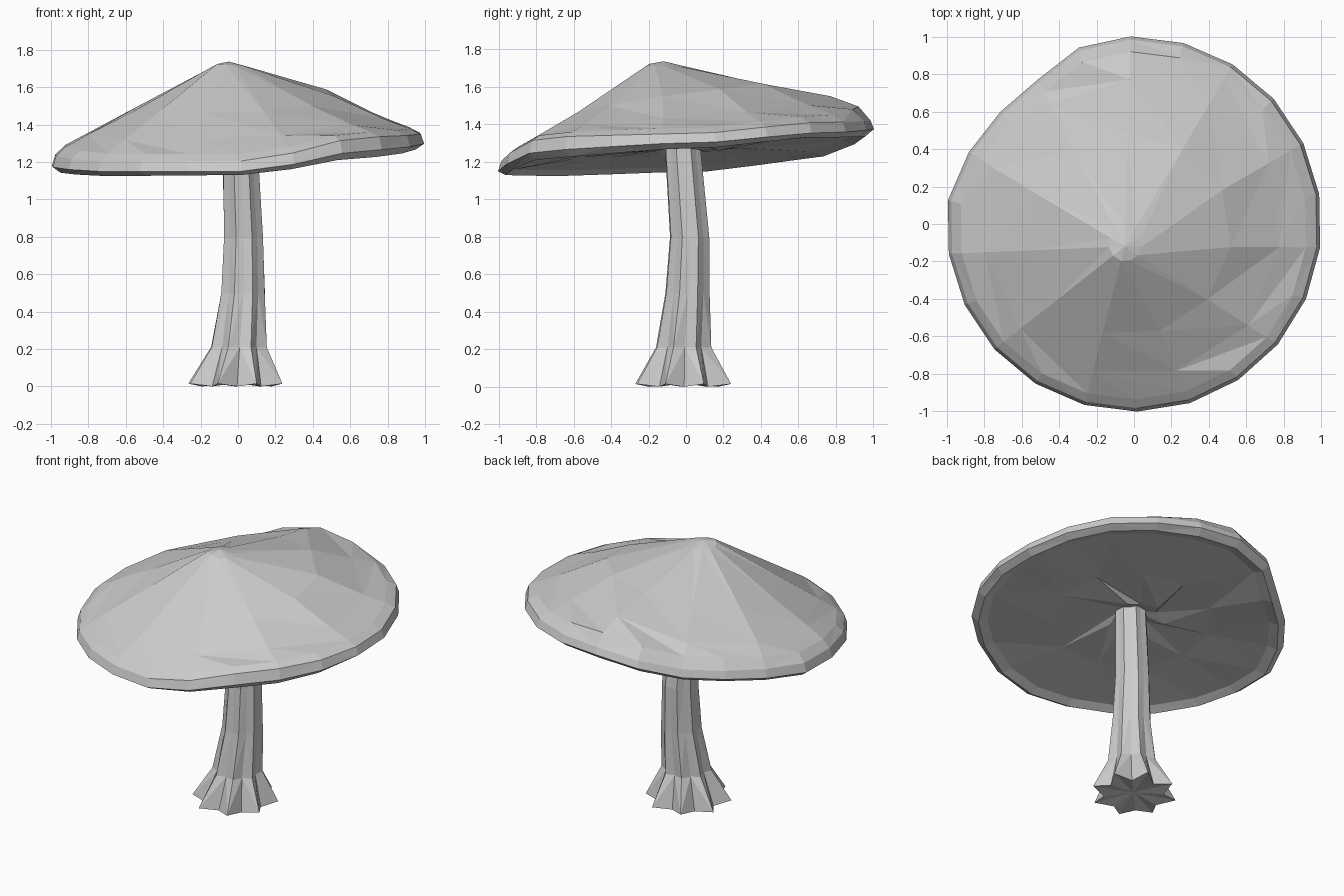
import bpy
import bmesh
import math
import random

random.seed(4)

cube = bpy.data.objects.get("Cube")
if cube:
    bpy.data.objects.remove(cube, do_unlink=True)

grey = bpy.data.materials.new("pale_grey")
grey.use_nodes = True
colour = (0.6, 0.6, 0.6, 1)
grey.diffuse_color = colour
grey.node_tree.nodes["Principled BSDF"].inputs["Base Color"].default_value = colour


def around(values, turn):
    """Blend values spaced evenly round a circle; turn runs 0 to 1."""
    n = len(values)
    pos = (turn % 1) * n
    i = int(pos)
    f = pos - i
    f = f * f * (3 - 2 * f)
    return values[i % n] * (1 - f) + values[(i + 1) % n] * f


def skin(name, rings, sides):
    """Join rings (one point = pole) with triangles; rings may differ in count."""
    bm = bmesh.new()
    loops = [[bm.verts.new(p) for p in ring] for ring in rings]
    for a, b in zip(loops, loops[1:]):
        for i in range(sides):
            def pick(loop, k):
                return loop[(k % sides) * len(loop) // sides]
            a0, a1, b0, b1 = pick(a, i), pick(a, i + 1), pick(b, i), pick(b, i + 1)
            split = ((a0, a1, b1), (a0, b1, b0)) if i % 2 else ((a0, a1, b0), (a1, b1, b0))
            for tri in split:
                if len(set(tri)) == 3:
                    bm.faces.new(tri)
    bmesh.ops.recalc_face_normals(bm, faces=bm.faces[:])
    mesh = bpy.data.meshes.new(name)
    bm.to_mesh(mesh)
    bm.free()
    mesh.materials.append(grey)
    obj = bpy.data.objects.new(name, mesh)
    bpy.context.collection.objects.link(obj)
    return obj


# Cap: heights of each ring at eight compass points, starting at +x
SIDES = 22
APEX = (-0.05, -0.12)
CAP_RINGS = [
    # radius, point count, height jitter, heights
    (0.09, 11, 0.004, [1.715, 1.71, 1.71, 1.715, 1.715, 1.72, 1.72, 1.715]),
    (0.54, 11, 0.005, [1.55, 1.62, 1.60, 1.52, 1.475, 1.46, 1.455, 1.50]),
    (0.80, 11, 0.003, [1.435, 1.49, 1.55, 1.41, 1.355, 1.32, 1.315, 1.40]),
    (0.93, 22, 0, [1.38, 1.44, 1.495, 1.35, 1.285, 1.245, 1.24, 1.36]),
    (0.985, 22, 0, [1.35, 1.41, 1.42, 1.29, 1.235, 1.205, 1.205, 1.335]),
    (1.003, 22, 0, [1.30, 1.355, 1.375, 1.24, 1.175, 1.15, 1.15, 1.265]),
    (0.96, 22, 0, [1.27, 1.33, 1.335, 1.21, 1.145, 1.125, 1.13, 1.225]),
    (0.90, 22, 0, [1.29, 1.345, 1.35, 1.235, 1.17, 1.155, 1.16, 1.25]),
    (0.50, 11, 0.006, [1.29, 1.32, 1.31, 1.26, 1.23, 1.22, 1.22, 1.26]),
]


def cap_ring(radius, count, jitter, heights):
    ring = []
    for i in range(count):
        turn = i / count - 0.02
        r = radius * (1 + random.uniform(-4, 4) * jitter)
        shift = 1 - radius if radius < 0.98 else 0
        a = turn * math.tau
        ring.append((APEX[0] * shift + r * math.cos(a), APEX[1] * shift + r * math.sin(a),
                     around(heights, turn) + random.uniform(-1, 1) * jitter))
    return ring


cap = [[(*APEX, 1.737)]] + [cap_ring(*spec) for spec in CAP_RINGS]
# Flatten the back right of the edge into a shallow dent
DENT = {7: 0.985, 8: 0.925, 9: 0.93, 10: 0.96}
for ring in cap[4:9]:
    for i, scale in DENT.items():
        x, y, z = ring[i]
        ring[i] = (x * scale, y * scale, z)
# Pinched folds under the cap, around the stem
folds = []
for i in range(11):
    a = i / 11 * math.tau
    r = 0.18 if i % 2 else 0.12
    folds.append((r * math.cos(a) - 0.02, r * math.sin(a), 1.26 if i % 2 else 1.29))
cap += [folds, [(0, 0, 1.31)]]
skin("mushroom_cap", cap, SIDES)

# Stem: fluted column with a slight bend and a flared, pointed foot
FLUTES = 8
STEM_RINGS = [
    # height, centre x, centre y, ridge radius, groove radius
    (1.32, 0.01, -0.02, 0.10, 0.09),
    (0.80, 0.03, 0.02, 0.112, 0.10),
    (0.50, 0.027, 0.01, 0.126, 0.112),
    (0.21, 0.005, -0.01, 0.158, 0.128),
    (0.015, -0.01, -0.015, 0.27, 0.185),
]
FOOT = len(STEM_RINGS) - 1
stem = [[(0.01, -0.02, 1.32)]]
for level, (z, cx, cy, ridge, groove) in enumerate(STEM_RINGS):
    ring = []
    for i in range(FLUTES * 2):
        a = i / (FLUTES * 2) * math.tau + 0.42
        r = (groove if i % 2 else ridge) * random.uniform(0.98, 1.02)
        lift = -0.015 if level == FOOT and i % 2 else 0
        ring.append((cx + r * math.cos(a), cy + r * math.sin(a), z + lift))
    stem.append(ring)
stem.append([(-0.01, -0.015, 0.02)])
skin("mushroom_stem", stem, FLUTES * 2)
